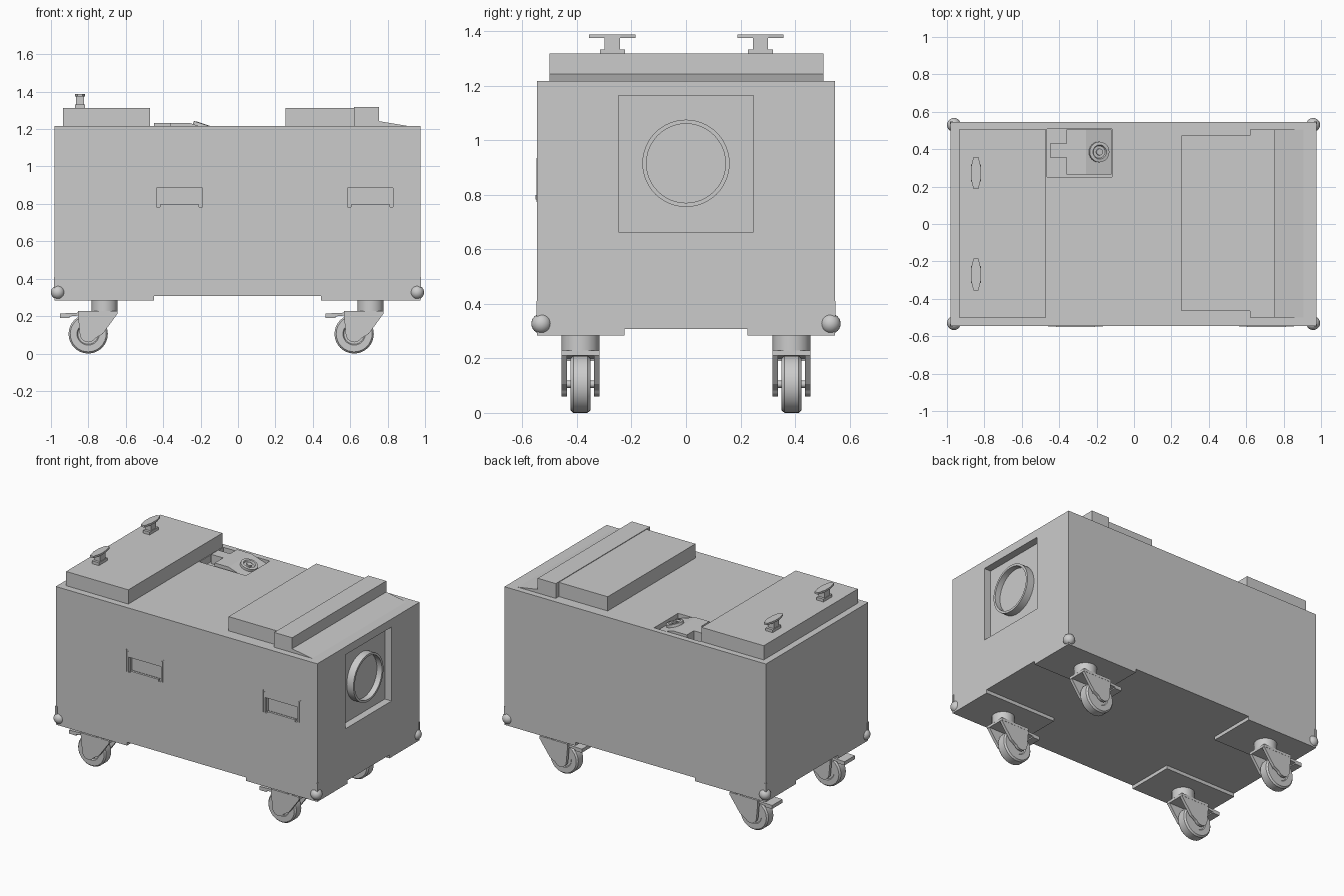
import bpy, bmesh, math
from mathutils import Vector, Matrix

if "Cube" in bpy.data.objects:
    bpy.data.objects.remove(bpy.data.objects["Cube"])


def finish(name, bm):
    bmesh.ops.recalc_face_normals(bm, faces=bm.faces)
    me = bpy.data.meshes.new(name)
    bm.to_mesh(me)
    bm.free()
    ob = bpy.data.objects.new(name, me)
    bpy.context.collection.objects.link(ob)
    return ob


def box(name, x0, x1, y0, y1, z0, z1):
    bm = bmesh.new()
    bmesh.ops.create_cube(bm, size=1)
    for v in bm.verts:
        v.co = Vector(((x0 + x1) / 2 + v.co.x * (x1 - x0),
                       (y0 + y1) / 2 + v.co.y * (y1 - y0),
                       (z0 + z1) / 2 + v.co.z * (z1 - z0)))
    return finish(name, bm)


def prism(name, pts, axis, a, b):
    """Extrude a 2D outline: axis 'y' takes (x, z) points, axis 'z' takes (x, y)."""
    to3 = (lambda p, t: (p[0], t, p[1])) if axis == 'y' else (lambda p, t: (p[0], p[1], t))
    bm = bmesh.new()
    lo = [bm.verts.new(to3(p, a)) for p in pts]
    hi = [bm.verts.new(to3(p, b)) for p in pts]
    bm.faces.new(lo)
    bm.faces.new(hi)
    n = len(pts)
    for i in range(n):
        bm.faces.new((lo[i], lo[(i + 1) % n], hi[(i + 1) % n], hi[i]))
    return finish(name, bm)


def lathe(name, profile, loc, rot=(0, 0, 0), n=32):
    """Revolve closed (radius, height) outline around local z."""
    bm = bmesh.new()
    rings = []
    for r, h in profile:
        if r == 0:
            rings.append([bm.verts.new((0, 0, h))] * n)
        else:
            rings.append([bm.verts.new((r * math.cos(2 * math.pi * i / n),
                                        r * math.sin(2 * math.pi * i / n), h)) for i in range(n)])
    for a, b in zip(rings, rings[1:]):
        for i in range(n):
            j = (i + 1) % n
            vs = list(dict.fromkeys((a[i], a[j], b[j], b[i])))
            if len(vs) > 2:
                bm.faces.new(vs)
    ob = finish(name, bm)
    ob.location, ob.rotation_euler = loc, rot
    smooth(ob)
    return ob


def smooth(ob):
    bpy.ops.object.select_all(action='DESELECT')
    ob.select_set(True)
    bpy.context.view_layer.objects.active = ob
    bpy.ops.object.shade_smooth_by_angle(angle=math.radians(35))


def cut(ob, cutter):
    m = ob.modifiers.new("cut", 'BOOLEAN')
    m.operation, m.solver, m.object = 'DIFFERENCE', 'EXACT', cutter
    bpy.context.view_layer.objects.active = ob
    bpy.ops.object.modifier_apply(modifier=m.name)
    bpy.data.objects.remove(cutter)


XL, XR, Y, Z0, Z1 = -0.98, 0.975, 0.546, 0.307, 1.217
HANDLES = (-0.313, 0.708)

# main case with recesses for the port, the top latch and the front handles
case = box("case_body", XL, XR, -Y, Y, Z0, Z1)
cut(case, box("port_cutter", XR - 0.05, XR + 0.1, -0.247, 0.247, 0.663, 1.163))
cut(case, box("latch_cutter", -0.465, -0.117, 0.252, 0.508, 1.17, 1.4))
for hx in HANDLES:
    cut(case, box("handle_cutter", hx - 0.127, hx + 0.127, -Y - 0.1, -Y + 0.04, 0.782, 0.885))

# round port ring and its inner disc
lathe("port_ring", [(0.145, 0), (0.16, 0), (0.16, 0.05), (0.145, 0.05), (0.145, 0)],
      (XR - 0.05, 0, 0.915), (0, math.pi / 2, 0), 48)
lathe("port_disc", [(0, 0), (0.146, 0), (0.146, 0.012), (0, 0.012)],
      (XR - 0.05, 0, 0.915), (0, math.pi / 2, 0), 48)

# lids on top
box("left_lid", -0.935, -0.47, -0.5, 0.505, Z1 - 0.005, 1.313)
box("right_lid", 0.255, 0.63, -0.465, 0.472, Z1 - 0.005, 1.313)
box("right_lid_end", 0.62, 0.755, -0.5, 0.505, Z1 - 0.005, 1.317)
prism("lid_ramp", [(0.75, 1.21), (0.75, 1.243), (0.905, Z1), (0.905, 1.21)], 'y', -0.5, 0.505)

# turn knobs on the left lid
for y in (-0.27, 0.273):
    x = -0.845
    box("knob_base", x - 0.026, x + 0.026, y - 0.046, y + 0.046, 1.31, 1.332)
    box("knob_stem", x - 0.022, x + 0.022, y - 0.028, y + 0.028, 1.33, 1.376)
    half = [(0.013, -0.085), (0.027, -0.03), (0.027, 0.03), (0.013, 0.085)]
    grip = [(x + a, y + b) for a, b in half] + [(x - a, y - b) for a, b in half]
    prism("knob_grip", grip, 'z', 1.374, 1.387)

# latch inside the top recess: tongue, sloped plate and tilted dial
box("latch_tongue", -0.45, -0.36, 0.355, 0.43, 1.168, 1.232)
box("latch_block", -0.36, -0.257, 0.265, 0.505, 1.168, 1.232)
prism("latch_slope", [(-0.257, 1.168), (-0.257, 1.232), (-0.12, 1.187), (-0.12, 1.168)],
      'y', 0.265, 0.505)
lathe("latch_dial", [(0, 0), (0.055, 0), (0.055, 0.02), (0.038, 0.022), (0.033, 0.012), (0, 0.012)],
      (-0.19, 0.385, 1.207), (0, math.radians(18), 0), 24)
lathe("latch_dial_hub", [(0, 0), (0.018, 0), (0.018, 0.01), (0, 0.01)],
      (-0.186, 0.385, 1.218), (0, math.radians(18), 0), 16)

# drop handles on the front
for hx in HANDLES:
    box("handle_bar", hx - 0.105, hx + 0.105, -Y - 0.006, -Y + 0.01, 0.782, 0.798)
    box("handle_sill", hx - 0.147, hx + 0.147, -Y - 0.002, -Y + 0.02, 0.774, 0.784)
    for s in (-1, 1):
        a, b = sorted((hx + s * 0.147, hx + s * 0.136))
        box("handle_side", a, b, -Y - 0.003, -Y + 0.02, 0.774, 0.935)
        a, b = sorted((hx + s * 0.133, hx + s * 0.122))
        box("handle_arm", a, b, -Y - 0.003, -Y + 0.02, 0.782, 0.925)


def caster(sx, sy):
    """Swivel caster, swivel centred at (sx, sy); the wheel trails towards -x."""
    wx, wz = sx - 0.088, 0.105
    lathe("caster_swivel", [(0, 0.225), (0.07, 0.225), (0.07, 0.29), (0, 0.29)], (sx, sy, 0), n=16)
    box("caster_fork_top", wx - 0.055, sx + 0.068, sy - 0.07, sy + 0.07, 0.21, 0.228)
    # fork cheeks: rounded about the axle, sloping up to the swivel
    arc = [(wx + 0.045 * math.cos(t), wz + 0.045 * math.sin(t))
           for t in (math.radians(180 + 18.75 * k) for k in range(9))]
    cheek = [(wx - 0.055, 0.212)] + arc + [(wx + 0.078, 0.105), (sx + 0.068, 0.212)]
    for s in (-1, 1):
        a, b = sorted((sy + s * 0.049, sy + s * 0.069))
        prism("caster_fork", cheek, 'y', a, b)
    lathe("caster_wheel", [(0, -0.03), (0.055, -0.03), (0.06, -0.036), (0.096, -0.036),
                           (0.105, -0.026), (0.105, 0.026), (0.096, 0.036), (0.06, 0.036),
                           (0.055, 0.03), (0, 0.03)], (wx, sy, wz), (math.pi / 2, 0, 0))
    lathe("caster_axle", [(0, -0.05), (0.013, -0.05), (0.013, 0.05), (0, 0.05)],
          (wx, sy, wz), (math.pi / 2, 0, 0), 12)
    # brake pedal
    prism("caster_brake", [(wx - 0.152, 0.19), (wx - 0.152, 0.214), (wx + 0.03, 0.222),
                           (wx + 0.03, 0.212), (wx - 0.1, 0.198), (wx - 0.1, 0.19)],
          'y', sy - 0.055, sy + 0.055)


# corner pads, casters, ball corners and corner ribs
for side in (-1, 1):
    x0, x1 = (XL, -0.448) if side < 0 else (0.443, XR)
    ex = XL if side < 0 else XR
    bx = ex - side * 0.017
    for s in (-1, 1):
        y0, y1 = sorted((s * 0.225, s * Y))
        box("corner_pad", x0, x1, y0, y1, 0.284, Z0 + 0.002)
        caster(-0.713 if side < 0 else 0.709, s * 0.387)
        r = 0.037
        ball = [(r * math.sin(math.pi * k / 12) if 0 < k < 12 else 0, -r * math.cos(math.pi * k / 12))
                for k in range(13)]
        lathe("corner_ball", ball, (bx, s * 0.53, 0.327), n=20)
        a, b = sorted((ex - side * 0.012, ex + side * 0.003))
        c, d = sorted((s * (Y - 0.012), s * (Y + 0.003)))
        box("corner_rib", a, b, c, d, 0.33, 0.41)
